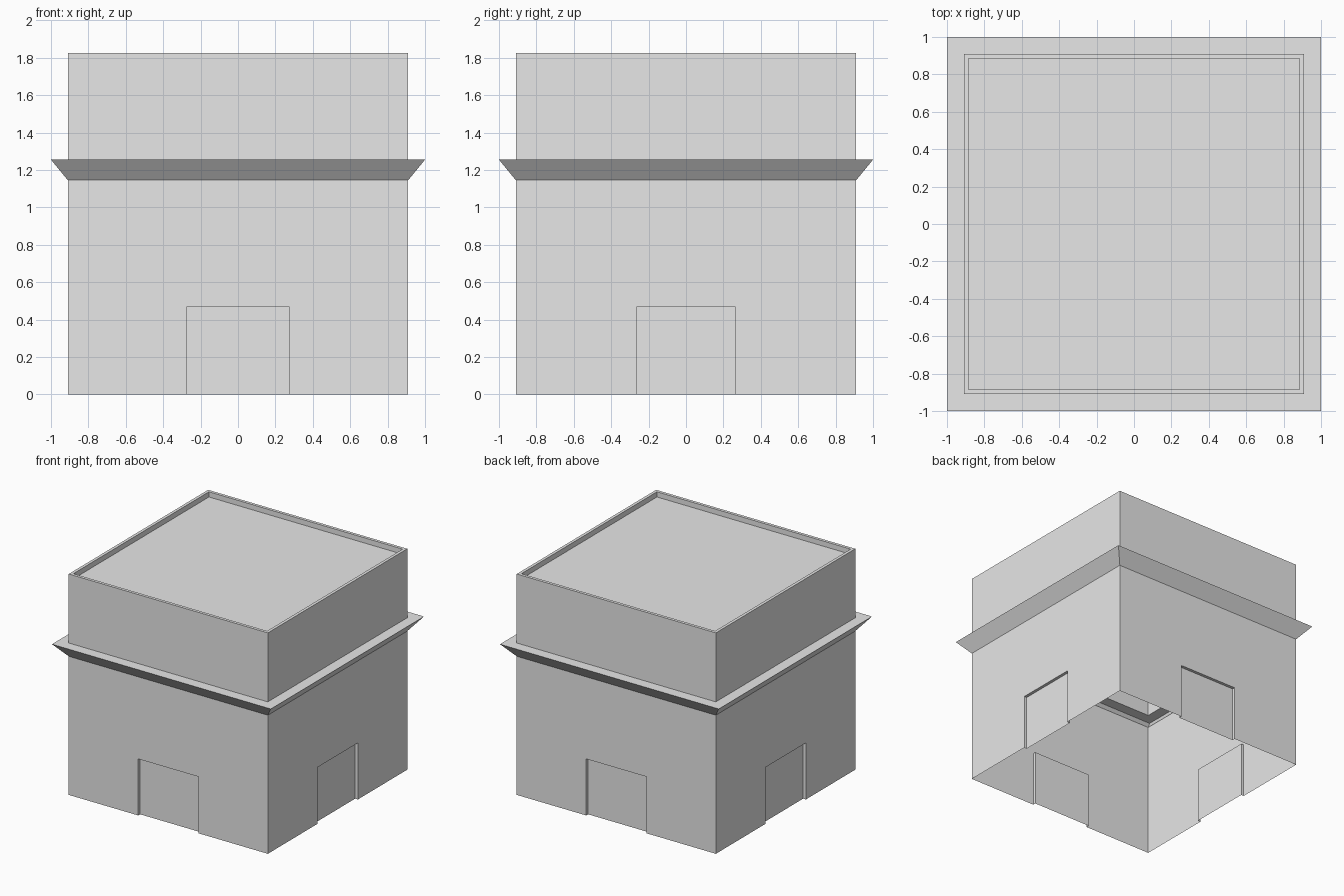
import bpy
import bmesh
from mathutils import Matrix
from math import pi

old = bpy.data.objects.get("Cube")
if old:
    bpy.data.objects.remove(old)

# Main sizes
WALL = 0.91
LEDGE_LOW, LEDGE_TOP = 1.145, 1.255
HEIGHT = 1.825
RIM = 0.025
ROOF = 1.782
DOOR_TOP = 0.467
RECESS = 0.025

plaster = bpy.data.materials.new("plain grey")
plaster.use_nodes = True
GREY = (0.8, 0.8, 0.8, 1)
plaster.diffuse_color = GREY
plaster.node_tree.nodes["Principled BSDF"].inputs["Base Color"].default_value = GREY


def finish(name, bm):
    bmesh.ops.remove_doubles(bm, verts=bm.verts, dist=0.0001)
    mesh = bpy.data.meshes.new(name)
    bm.to_mesh(mesh)
    bm.free()
    mesh.materials.append(plaster)
    obj = bpy.data.objects.new(name, mesh)
    bpy.context.collection.objects.link(obj)


def square_loft(name, profile, cap=False):
    """Sweep (half width, z) points around a square plan."""
    bm = bmesh.new()
    rings = [[bm.verts.new((sx * r, sy * r, z))
              for sx, sy in ((-1, -1), (1, -1), (1, 1), (-1, 1))]
             for r, z in profile]
    for low, high in zip(rings, rings[1:]):
        for i in range(4):
            j = (i + 1) % 4
            bm.faces.new((low[i], low[j], high[j], high[i]))
    if cap:
        bm.faces.new(rings[-1])
    finish(name, bm)


def wall_with_doorway(name, half, angle):
    """Thin lower wall with a shallow blind doorway, open underneath."""
    bm = bmesh.new()

    def strip(points, y):
        return [bm.verts.new((x, y, z)) for x, z in points]

    opening = [(-half, 0), (-half, DOOR_TOP), (half, DOOR_TOP), (half, 0)]
    front = strip(opening, -WALL)
    panel = strip(opening, -WALL + RECESS)
    a, b, c, d = strip([(-WALL, 0), (-WALL, LEDGE_LOW),
                        (WALL, LEDGE_LOW), (WALL, 0)], -WALL)
    # wall surface around the opening
    bm.faces.new((a, front[0], front[1], b))
    bm.faces.new((b, front[1], front[2], c))
    bm.faces.new((front[3], d, c, front[2]))
    bmesh.ops.dissolve_edges(bm, edges=[e for e in bm.edges if len(e.link_faces) == 2])
    # jambs, lintel and recessed panel
    for i in range(3):
        bm.faces.new((front[i], panel[i], panel[i + 1], front[i + 1]))
    bm.faces.new(panel[::-1])
    bmesh.ops.rotate(bm, verts=bm.verts, matrix=Matrix.Rotation(angle, 3, "Z"))
    finish(name, bm)


# Lower storey
for i, side in enumerate(("front", "left", "back", "right")):
    wall_with_doorway(side + "_wall", 0.265 if i % 2 else 0.275, i * pi / 2)

# Flared ledge, hollow behind
square_loft("ledge", [(WALL, LEDGE_LOW), (1, LEDGE_TOP), (WALL, LEDGE_TOP)])

# Upper storey with parapet and sunken flat roof
square_loft("upper_walls", [(WALL, LEDGE_TOP), (WALL, HEIGHT)])
square_loft("parapet_and_roof", [(WALL, HEIGHT), (WALL - RIM, HEIGHT),
                                 (WALL - RIM, ROOF)], cap=True)
